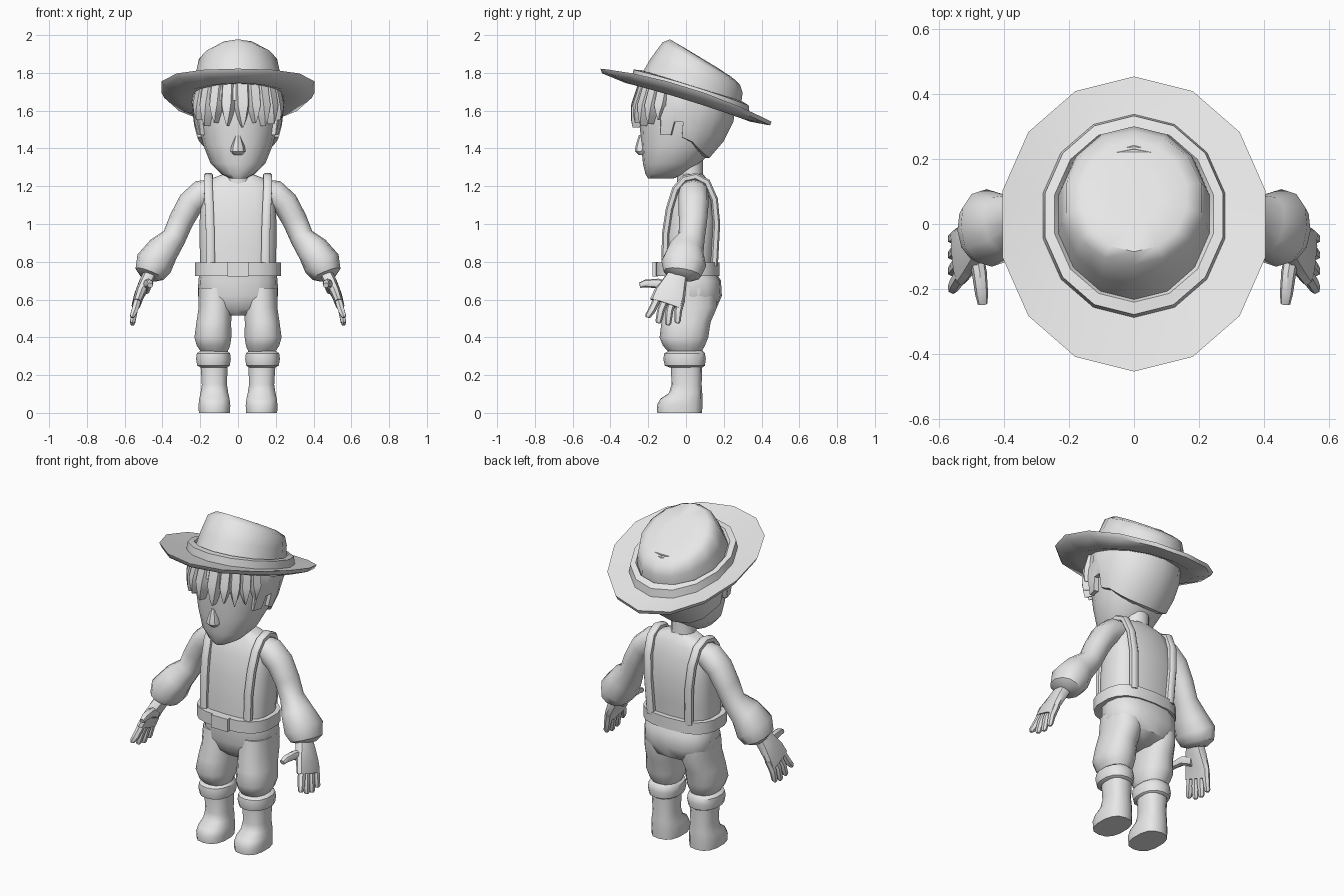
import bpy, bmesh, math
from mathutils import Vector

clay = bpy.data.materials.new("plain grey")
clay.diffuse_color = (0.8, 0.8, 0.8, 1)


def finish(name, bm, mirror=False, angle=40):
    bmesh.ops.recalc_face_normals(bm, faces=bm.faces)
    me = bpy.data.meshes.new(name)
    bm.to_mesh(me)
    bm.free()
    ob = bpy.data.objects.new(name, me)
    bpy.context.collection.objects.link(ob)
    me.materials.append(clay)
    bpy.ops.object.select_all(action='DESELECT')
    ob.select_set(True)
    bpy.context.view_layer.objects.active = ob
    bpy.ops.object.shade_smooth_by_angle(angle=math.radians(angle))
    if mirror:
        ob.modifiers.new("mirror", 'MIRROR').use_clip = False
    return ob


def loft(name, rings, mirror=False, angle=40):
    """Skin a list of equal-length point rings and cap both ends."""
    bm = bmesh.new()
    vs = [[bm.verts.new(p) for p in r] for r in rings]
    n = len(vs[0])
    for a, b in zip(vs, vs[1:]):
        for i in range(n):
            j = (i + 1) % n
            bm.faces.new((a[i], a[j], b[j], b[i]))
    bm.faces.new(vs[0])
    bm.faces.new(vs[-1])
    return finish(name, bm, mirror, angle)


def rounded(a, p):
    """Unit superellipse point; angle 0 is the front."""
    s, c = math.sin(a), math.cos(a)
    f = lambda v: math.copysign(abs(v) ** (2 / p), v) if abs(v) > 1e-6 else 0
    return f(s), -f(c)


def levels(name, rows, n=14, p=2.4, mirror=False):
    """Horizontal rings: (z, x centre, x radius, y front, y back)."""
    rings = []
    for z, xc, rx, yf, yb in rows:
        pts = [rounded(math.tau * i / n, p) for i in range(n)]
        rings.append([(xc + rx * s, (yf + yb) / 2 + (yb - yf) / 2 * c, z) for s, c in pts])
    return loft(name, rings, mirror)


def tube(name, path, n=10, p=2, ref=(0, 1, 0), off=0, mirror=True):
    """Rings across a path: (x, y, z, thickness radius, width radius along ref)."""
    pos = [Vector(q[:3]) for q in path]
    rings = []
    for k, q in enumerate(path):
        t = (pos[min(k + 1, len(pos) - 1)] - pos[max(k - 1, 0)]).normalized()
        u = t.cross(Vector(ref)).normalized()
        v = u.cross(t)
        ring = []
        for i in range(n):
            s, c = rounded(math.tau * (i + off) / n, p)
            ring.append(pos[k] + u * q[3] * s + v * q[4] * c)
        rings.append(ring)
    return loft(name, rings, mirror)


# Head, with an outline the hair can follow: (z, x radius, y front, y back)
HEAD = [(1.24, .04, -.20, -.07), (1.265, .09, -.215, .0), (1.32, .145, -.228, .075),
        (1.42, .185, -.238, .165), (1.53, .21, -.245, .225), (1.65, .222, -.25, .245),
        (1.79, .20, -.21, .23)]


def head_point(a, z, grow):
    z = min(max(z, HEAD[0][0]), HEAD[-1][0])
    for lo, hi in zip(HEAD, HEAD[1:]):
        if lo[0] <= z <= hi[0]:
            t = (z - lo[0]) / (hi[0] - lo[0])
            rx, yf, yb = (lo[i] + (hi[i] - lo[i]) * t for i in (1, 2, 3))
            break
    s, c = rounded(a, 2.2)
    return Vector(((rx + grow) * s, (yf + yb) / 2 + ((yb - yf) / 2 + grow) * c, z))


levels("head", [(z, 0, rx, yf, yb) for z, rx, yf, yb in HEAD], 16, 2.2)
levels("nose", [(1.365, 0, .022, -.25, -.20), (1.385, 0, .04, -.27, -.20),
                (1.41, 0, .036, -.268, -.20), (1.47, 0, .014, -.25, -.20)], 8, 2)
levels("neck", [(1.2, 0, .08, -.05, .1), (1.27, 0, .07, -.045, .09), (1.36, 0, .07, -.045, .09)], 12, 2)

# Hair shell: lower edge by angle from the front, with sideburns
edge = [(0, 1.655), (25, 1.655), (50, 1.64), (62, 1.62), (64, 1.47), (78, 1.47), (80, 1.54),
        (89, 1.54), (91, 1.46), (105, 1.435), (125, 1.39), (150, 1.36), (180, 1.35)]
edge = edge + [(360 - a, z) for a, z in reversed(edge[1:-1])]
loft("hair", [[head_point(math.radians(a), 1.78 + (z - 1.78) * t, g) for a, z in edge]
              for t, g in ((0, .01), (.3, .022), (.55, .024), (.8, .024), (1, .022), (1, -.012))], angle=30)

# Fringe: pointed locks around the forehead
for k, (a, tip) in enumerate([(-60, 1.55), (-44, 1.52), (-28, 1.535), (-12, 1.52), (5, 1.51),
                              (20, 1.535), (34, 1.52), (48, 1.53), (62, 1.55)]):
    rings = []
    for z, w, g in ((1.75, 11, .03), (1.63, 10, .042), (tip + .04, 5, .045), (tip, .8, .04)):
        rings.append([head_point(math.radians(a + d), z, h)
                      for d, h in ((-w, .0), (-w * .5, g), (w * .5, g), (w, .0))])
    loft(f"fringe_lock_{k + 1}", rings, angle=30)

# Hat: tilted rings (y centre, z centre, x radius, y radius, slope, side curl)
rings = []
for yc, zc, rx, ry, slope, curl in [
        (.02, 1.675, .20, .22, -.31, 0), (.01, 1.645, .30, .33, -.31, .01),
        (0, 1.66, .40, .445, -.31, .04), (0, 1.682, .415, .453, -.31, .045),
        (.01, 1.68, .36, .39, -.31, .03), (.025, 1.68, .287, .312, -.31, .01),
        (.027, 1.725, .28, .305, -.31, .01), (.03, 1.735, .25, .27, -.31, 0),
        (.03, 1.72, .238, .262, -.31, 0), (.055, 1.79, .228, .245, -.36, 0),
        (.08, 1.863, .212, .205, -.54, 0), (.085, 1.888, .165, .17, -.62, 0),
        (.09, 1.89, .08, .08, -.6, 0)]:
    ring = []
    for i in range(14):
        s, c = rounded(math.tau * i / 14, 2)
        ring.append((rx * s, yc + ry * c, zc + slope * ry * c + slope * yc * .3 + curl * s * s))
    rings.append(ring)
loft("hat", rings, angle=50)

# Shirt body
levels("shirt", [(.74, 0, .2, -.125, .145), (.88, 0, .205, -.12, .155), (1.02, 0, .205, -.105, .165),
                 (1.14, 0, .195, -.08, .145), (1.21, 0, .175, -.05, .125), (1.245, 0, .13, -.025, .105),
                 (1.265, 0, .075, -.02, .09)], 18, 2.9)

# Arms with puffed cuffs
tube("sleeve", [(.12, .04, 1.18, .06, .07), (.19, .04, 1.16, .075, .08), (.25, .04, 1.11, .07, .08),
                (.30, .037, 1.02, .066, .075), (.338, .03, .93, .064, .07), (.395, .0, .865, .085, .095),
                (.445, -.012, .79, .1, .12), (.468, -.02, .735, .08, .10), (.475, -.025, .715, .045, .06)],
     12, 2.2)

# Hands: palm, four fingers and a thumb
tube("palm", [(.465, -.04, .74, .035, .05), (.49, -.06, .69, .035, .065),
              (.52, -.085, .63, .028, .085), (.538, -.105, .575, .023, .09)], 10, 2.8)
for name, y0, y1, z1 in (("index_finger", -.165, -.20, .505), ("middle_finger", -.122, -.145, .475),
                         ("ring_finger", -.08, -.095, .465), ("little_finger", -.037, -.045, .475)):
    tube(name, [(.53, y0 + .012, .60, .02, .021), (.548, (y0 + y1) / 2, .54, .019, .02),
                (.558, y1, z1 + .01, .015, .017), (.559, y1 - .003, z1, .009, .011)], 6, 2.4)
tube("thumb", [(.488, -.08, .66, .024, .035), (.475, -.15, .685, .023, .026),
               (.468, -.215, .685, .02, .02), (.465, -.245, .675, .015, .014)], 8, 2.2, ref=(0, .4, 1))

# Braces over the shoulders
tube("brace", [(.145, -.112, .78, .02, .024), (.147, -.108, .95, .02, .024), (.152, -.088, 1.08, .02, .024),
               (.157, -.055, 1.185, .02, .024), (.158, -.01, 1.238, .02, .024), (.156, .05, 1.252, .02, .024),
               (.152, .11, 1.222, .02, .024), (.145, .15, 1.13, .02, .024), (.135, .162, 1.0, .02, .024),
               (.125, .15, .78, .02, .024)], 8, 3, ref=(1, 0, 0), off=.5)

# Belt and buckle
levels("belt", [(.725, 0, .2, -.13, .14), (.725, 0, .23, -.163, .178), (.795, 0, .23, -.163, .178),
                (.795, 0, .2, -.13, .14)], 18, 2.7)
bm = bmesh.new()
bmesh.ops.create_cube(bm, size=1)
for v in bm.verts:
    v.co = (v.co.x * .11, v.co.y * .03 - .163, v.co.z * .076 + .76)
finish("buckle", bm)

# Breeches: seat plus two gathered legs
levels("breeches_seat", [(.76, 0, .2, -.115, .15), (.70, 0, .21, -.112, .185), (.62, 0, .212, -.112, .19),
                         (.55, 0, .17, -.09, .16), (.515, 0, .09, -.05, .09)], 16, 2.6)
levels("breeches_leg", [(.66, .12, .09, -.1, .16), (.56, .12, .09, -.115, .165), (.48, .128, .094, -.13, .13),
                        (.40, .133, .1, -.14, .118), (.355, .13, .09, -.122, .1), (.32, .125, .07, -.09, .08)],
       14, 2.3, True)

# Boots with rolled cuffs
levels("boot_cuff", [(.24, .127, .07, -.085, .085), (.25, .13, .088, -.112, .1), (.285, .13, .094, -.12, .105),
                     (.315, .13, .09, -.115, .1), (.33, .128, .07, -.09, .085)], 14, 2.3, True)
levels("boot", [(0, .125, .084, -.152, .085), (.04, .125, .086, -.155, .087), (.075, .125, .082, -.135, .087),
                (.105, .125, .075, -.09, .086), (.15, .125, .068, -.077, .083), (.27, .127, .074, -.08, .086)],
       14, 2.5, True)
